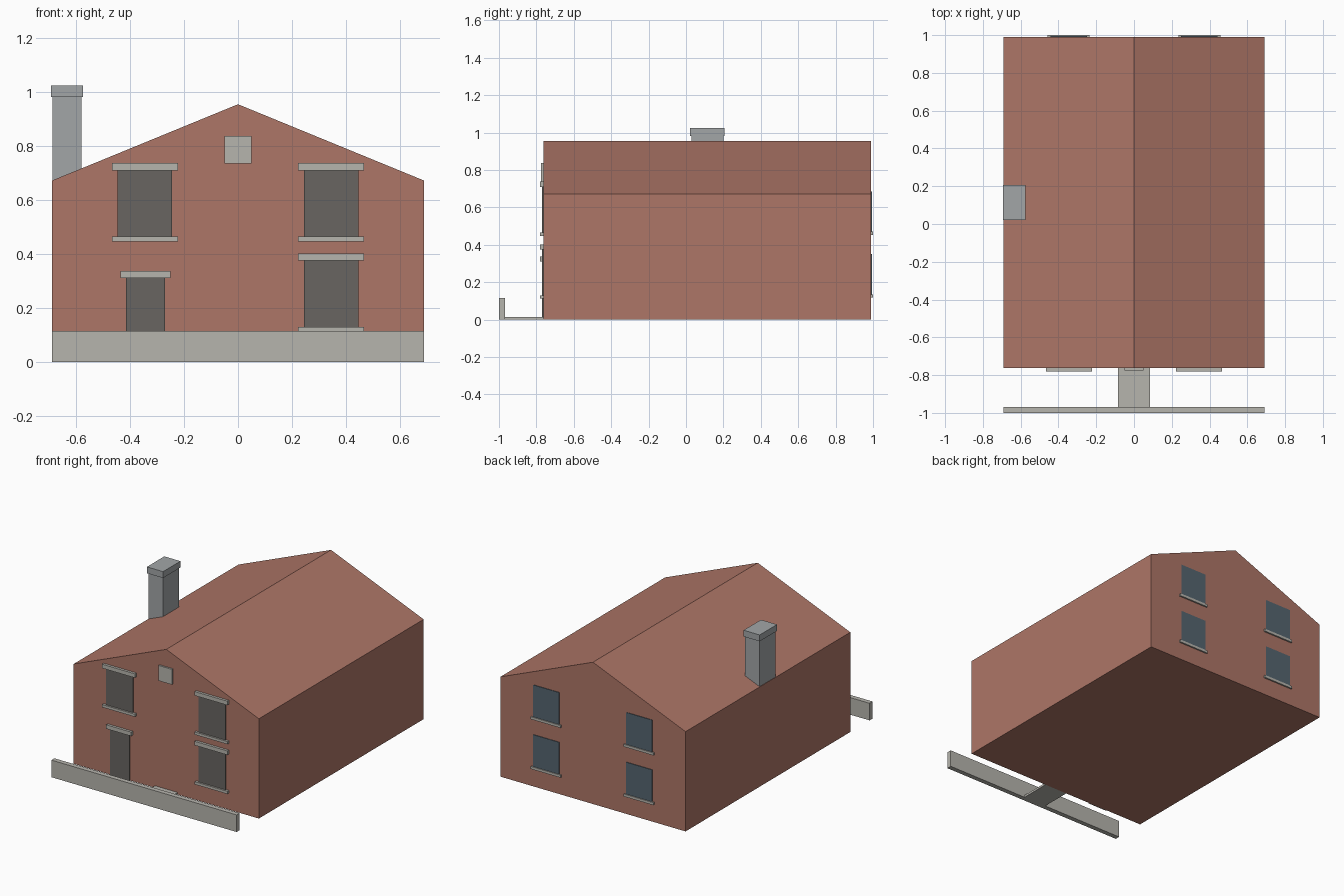
import bpy, bmesh

if "Cube" in bpy.data.objects:
    bpy.data.objects.remove(bpy.data.objects["Cube"])


def material(name, rgb):
    m = bpy.data.materials.new(name)
    m.diffuse_color = (*rgb, 1)
    m.use_nodes = True
    m.node_tree.nodes["Principled BSDF"].inputs["Base Color"].default_value = m.diffuse_color
    return m


BRICK = material("brick", (0.42, 0.18, 0.135))
STONE = material("stone", (0.47, 0.46, 0.42))
FRONT_GLASS = material("dark_pane", (0.14, 0.13, 0.12))
BACK_GLASS = material("blue_pane", (0.09, 0.13, 0.16))
CHIMNEY = material("chimney_grey", (0.36, 0.38, 0.39))


def prism(name, profile, y0, y1, mat):
    """Extrude an x/z profile from y0 to y1."""
    bm = bmesh.new()
    face = bm.faces.new([bm.verts.new((x, y0, z)) for x, z in profile])
    ext = bmesh.ops.extrude_face_region(bm, geom=[face])["geom"]
    verts = [v for v in ext if isinstance(v, bmesh.types.BMVert)]
    bmesh.ops.translate(bm, verts=verts, vec=(0, y1 - y0, 0))
    bmesh.ops.recalc_face_normals(bm, faces=bm.faces)
    me = bpy.data.meshes.new(name)
    bm.to_mesh(me)
    bm.free()
    me.materials.append(mat)
    ob = bpy.data.objects.new(name, me)
    bpy.context.collection.objects.link(ob)
    return ob


def box(name, x0, x1, y0, y1, z0, z1, mat):
    return prism(name, [(x0, z0), (x1, z0), (x1, z1), (x0, z1)], y0, y1, mat)


W, FRONT, BACK = 0.69, -0.763, 0.99

# House shell with gabled roof
prism("house_body", [(-W, 0), (W, 0), (W, 0.672), (0, 0.955), (-W, 0.672)],
      FRONT, BACK, BRICK)


# Front openings: pane, lintel and optional sill
def front_opening(name, cx, half, z0, z1, sill=True):
    box(name + "_pane", cx - half, cx + half, FRONT - 0.006, FRONT + 0.01, z0, z1, FRONT_GLASS)
    trim = half + 0.021
    box(name + "_lintel", cx - trim, cx + trim, FRONT - 0.017, FRONT + 0.01, z1, z1 + 0.027, STONE)
    if sill:
        box(name + "_sill", cx - trim, cx + trim, FRONT - 0.017, FRONT + 0.01, z0 - 0.018, z0, STONE)


front_opening("window_upper_left", -0.345, 0.101, 0.465, 0.71)
front_opening("window_upper_right", 0.345, 0.101, 0.465, 0.71)
front_opening("window_lower_right", 0.345, 0.101, 0.13, 0.375)
front_opening("door", -0.343, 0.072, 0.0, 0.31, sill=False)

# Gable plaque
box("gable_plaque", -0.05, 0.05, FRONT - 0.012, FRONT + 0.01, 0.735, 0.838, STONE)

# Back windows with sills
for side in (-1, 1):
    for z in (0.135, 0.47):
        cx = side * 0.346
        box("back_window_pane", cx - 0.097, cx + 0.097, BACK - 0.01, BACK + 0.004, z, z + 0.215, BACK_GLASS)
        box("back_window_sill", cx - 0.111, cx + 0.111, BACK - 0.01, 1.0, z - 0.017, z, STONE)

# Chimney
box("chimney_shaft", -0.688, -0.58, 0.03, 0.20, 0.62, 0.982, CHIMNEY)
box("chimney_cap", -0.694, -0.574, 0.022, 0.207, 0.982, 1.025, CHIMNEY)

# Garden wall and path
box("garden_wall", -W, W, -1.0, -0.968, 0, 0.115, STONE)
box("garden_path", -0.085, 0.085, -0.968, FRONT, 0, 0.014, STONE)
